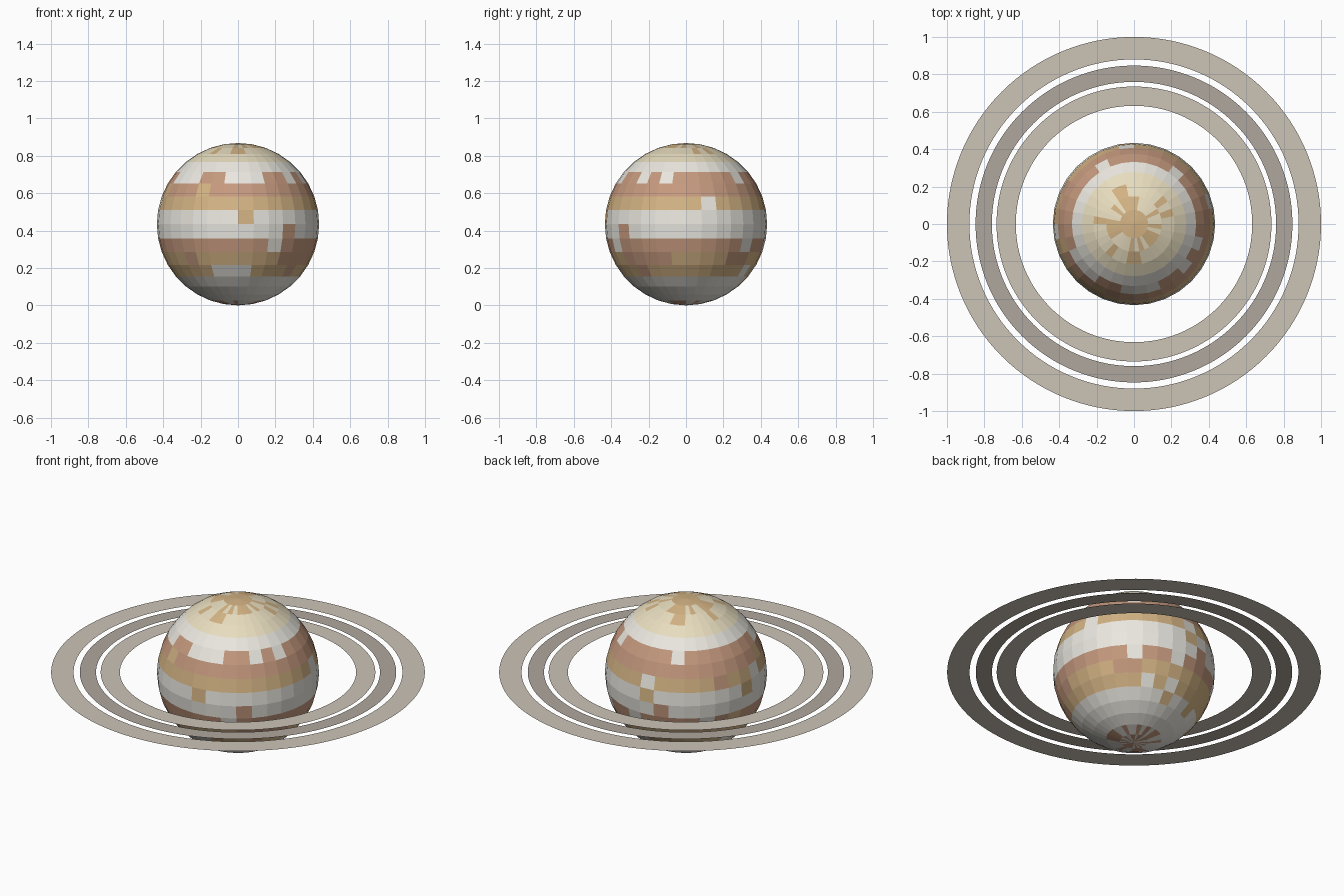
import bpy, bmesh, math, random

if "Cube" in bpy.data.objects:
    bpy.data.objects.remove(bpy.data.objects["Cube"])

random.seed(4)
R = 0.434          # planet radius, also the ring plane height
SEG, ROWS = 32, 18


def material(name, rgb):
    m = bpy.data.materials.new(name)
    m.diffuse_color = (*rgb, 1)
    m.use_nodes = True
    m.node_tree.nodes["Principled BSDF"].inputs["Base Color"].default_value = m.diffuse_color
    return m


def add_object(name, bm, mats):
    mesh = bpy.data.meshes.new(name)
    bm.to_mesh(mesh)
    bm.free()
    for m in mats:
        mesh.materials.append(m)
    ob = bpy.data.objects.new(name, mesh)
    ob.location.z = R
    bpy.context.collection.objects.link(ob)
    return ob


# Planet: flat-shaded sphere, one colour per latitude band
WHITE, CREAM, TAN, BROWN = range(4)
planet_mats = [material("white_cloud", (0.82, 0.80, 0.74)),
               material("cream_cloud", (0.80, 0.72, 0.52)),
               material("tan_cloud", (0.65, 0.45, 0.23)),
               material("brown_cloud", (0.56, 0.32, 0.21))]

bands = [TAN, TAN, CREAM, CREAM, WHITE, BROWN, BROWN, TAN, WHITE,
         WHITE, BROWN, TAN, TAN, WHITE, WHITE, WHITE, WHITE, WHITE]

# Stray patches: (row, first column, length, colour)
patches = [(5, 18, 3, WHITE), (5, 23, 3, WHITE), (5, 28, 1, WHITE),
           (5, 30, 1, WHITE), (5, 4, 1, WHITE), (6, 21, 1, TAN),
           (7, 1, 1, WHITE), (8, 24, 1, TAN), (9, 27, 1, BROWN),
           (10, 26, 1, WHITE), (10, 4, 1, WHITE), (11, 27, 3, BROWN),
           (11, 20, 1, BROWN), (11, 30, 1, BROWN), (11, 3, 2, BROWN),
           (12, 22, 3, WHITE), (12, 28, 1, BROWN)]
special = {(r, c + i): col for r, c, n, col in patches for i in range(n)}

bm = bmesh.new()
bmesh.ops.create_uvsphere(bm, u_segments=SEG, v_segments=ROWS, radius=R)
for f in bm.faces:
    p = f.calc_center_median()
    polar = math.atan2(math.hypot(p.x, p.y), p.z)
    row = min(ROWS - 1, int(polar / math.pi * ROWS))
    col = int((math.atan2(p.y, p.x) % math.tau) / math.tau * SEG)
    colour = special.get((row, col), bands[row])
    hidden_side = 5 <= col <= 17
    if row == 1 and random.random() < 0.45:
        colour = CREAM
    elif row == 2 and random.random() < 0.2:
        colour = TAN
    elif row >= 16 and random.random() < 0.4:
        colour = BROWN
    elif hidden_side and 4 < row < 14 and random.random() < 0.2:
        colour = bands[row + random.choice((-1, 1))]
    f.material_index = colour
    f.smooth = False
add_object("planet", bm, planet_mats)


# Rings: thin flat annuli on the equator
def ring(name, inner, outer, mat, n=128):
    bm = bmesh.new()
    loops = [[bm.verts.new((r * math.cos(math.tau * i / n),
                            r * math.sin(math.tau * i / n), 0))
              for i in range(n)] for r in (inner, outer)]
    a, b = loops
    for i in range(n):
        j = (i + 1) % n
        bm.faces.new((a[i], b[i], b[j], a[j]))
    add_object(name, bm, [mat])


light = material("ring_light", (0.60, 0.55, 0.47))
dark = material("ring_dark", (0.43, 0.39, 0.34))
ring("inner_ring", 0.632, 0.735, light)
ring("middle_ring", 0.76, 0.847, dark)
ring("outer_ring", 0.88, 1.0, light)
